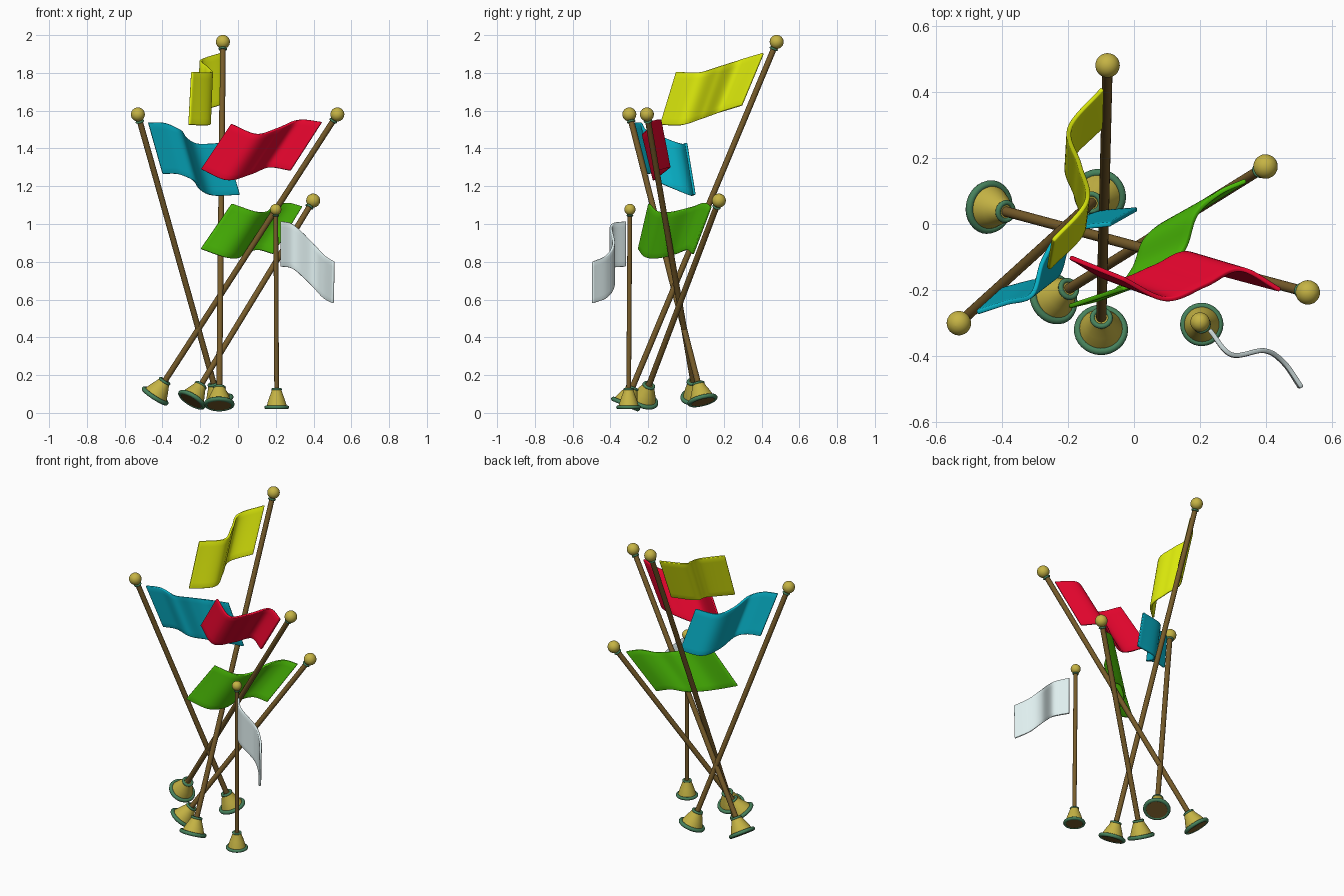
import bpy, bmesh, math
from mathutils import Vector

if "Cube" in bpy.data.objects:
    bpy.data.objects.remove(bpy.data.objects["Cube"])


def material(name, r, g, b):
    m = bpy.data.materials.new(name)
    m.diffuse_color = [(c / 255) ** 2.2 for c in (r, g, b)] + [1]
    m.use_nodes = True
    m.node_tree.nodes["Principled BSDF"].inputs["Base Color"].default_value = m.diffuse_color
    return m


BROWN = material("wood", 118, 92, 46)
GOLD = material("brass", 196, 178, 70)
GREEN = material("ring_green", 72, 128, 92)


def finish(bm, name, mat, angle=40):
    bmesh.ops.recalc_face_normals(bm, faces=bm.faces)
    me = bpy.data.meshes.new(name)
    bm.to_mesh(me)
    bm.free()
    me.materials.append(mat)
    ob = bpy.data.objects.new(name, me)
    bpy.context.collection.objects.link(ob)
    bpy.context.view_layer.objects.active = ob
    ob.select_set(True)
    bpy.ops.object.shade_smooth_by_angle(angle=math.radians(angle))
    ob.select_set(False)
    return ob


def lathe(name, profile, mat, origin, axis, closed=False, n=32):
    """Revolve (radius, height) points around an axis."""
    bm = bmesh.new()
    rings = [[bm.verts.new((r * math.cos(2 * math.pi * i / n),
                            r * math.sin(2 * math.pi * i / n), h))
              for i in range(n)] for r, h in profile]
    pairs = list(zip(rings, rings[1:]))
    if closed:
        pairs.append((rings[-1], rings[0]))
    for a, b in pairs:
        for i in range(n):
            j = (i + 1) % n
            bm.faces.new((a[i], a[j], b[j], b[i]))
    if not closed:
        bm.faces.new(rings[0])
        bm.faces.new(rings[-1])
    ob = finish(bm, name, mat)
    ob.rotation_mode = 'QUATERNION'
    ob.rotation_quaternion = axis.to_track_quat('Z', 'Y')
    ob.location = origin
    return ob


def ring(major, minor, h, k=10):
    return [(major + minor * math.cos(2 * math.pi * i / k),
             h + minor * math.sin(2 * math.pi * i / k)) for i in range(k)]


def pole(label, base, top, s=1.0):
    base, top = Vector(base), Vector(top)
    d = top - base
    length = d.length
    # shaft
    lathe(label + "_pole", [(0.0155 * s, 0.05), (0.0155 * s, length)], BROWN, base, d, n=20)
    # flared foot with underside disc, bottom ring and collar
    lathe(label + "_foot", [(0.068 * s, 0.012), (0.062 * s, 0.03), (0.05 * s, 0.06),
                            (0.038 * s, 0.085), (0.03 * s, 0.108)], GOLD, base, d)
    lathe(label + "_foot_underside", [(0.07 * s, 0.003), (0.07 * s, 0.014)], BROWN, base, d)
    lathe(label + "_foot_ring", ring(0.07 * s, 0.012 * s, 0.012 * s), GREEN, base, d, True)
    lathe(label + "_foot_collar", ring(0.027 * s, 0.008 * s, 0.105), GREEN, base, d, True)
    # ball finial and its collar
    lathe(label + "_finial_collar", ring(0.017 * s, 0.006 * s, length - 0.04 * s), GREEN,
          base, d, True)
    r = 0.037 * s
    lathe(label + "_finial", [(max(r * math.sin(a), 0.0004), -r * math.cos(a))
                              for a in (math.pi * i / 16 for i in range(17))], GOLD, top, d)
    return d.normalized()


def spline(pts, t):
    """Catmull-Rom point at t in 0..1."""
    p = [2 * pts[0] - pts[1]] + pts + [2 * pts[-1] - pts[-2]]
    u = t * (len(pts) - 1)
    i = min(int(u), len(pts) - 2)
    u -= i
    a, b, c, d = p[i:i + 4]
    return 0.5 * (2 * b + (c - a) * u + (2 * a - 5 * b + 4 * c - d) * u * u
                  + (3 * b - a - 3 * c + d) * u ** 3)


def flag(label, axis, height, fly_drop, edge, mat, nu=40, nv=8):
    """Cloth swept from its top edge down along the pole."""
    edge = [Vector(e) for e in edge]
    drop0, drop1 = -axis * height, Vector(fly_drop)
    bm = bmesh.new()
    grid = []
    for i in range(nu + 1):
        t = i / nu
        p, drop = spline(edge, t), drop0.lerp(drop1, t)
        grid.append([bm.verts.new(p + drop * (j / nv)) for j in range(nv + 1)])
    for i in range(nu):
        for j in range(nv):
            bm.faces.new((grid[i][j], grid[i + 1][j], grid[i + 1][j + 1], grid[i][j + 1]))
    ob = finish(bm, label + "_flag", mat)
    sol = ob.modifiers.new("thickness", 'SOLIDIFY')
    sol.thickness, sol.offset = 0.014, 0
    bev = ob.modifiers.new("soft_edge", 'BEVEL')
    bev.width, bev.segments = 0.004, 2


# yellow flag, tallest pole
d = pole("yellow", (-0.10, -0.325, 0.036), (-0.08, 0.48, 1.964))
flag("yellow", d, 0.30, (-0.015, -0.085, -0.28),
     [(-0.095, 0.41, 1.905), (-0.195, 0.29, 1.87), (-0.165, 0.18, 1.835),
      (-0.143, 0.07, 1.803), (-0.245, -0.05, 1.805)],
     material("yellow", 222, 236, 20))

# cyan flag
d = pole("cyan", (-0.10, 0.09, 0.055), (-0.53, -0.30, 1.58))
flag("cyan", d, 0.29, (0.08, 0.045, -0.275),
     [(-0.476, -0.268, 1.537), (-0.39, -0.24, 1.535), (-0.31, -0.215, 1.50),
      (-0.275, -0.11, 1.455), (-0.21, -0.025, 1.425), (-0.07, 0.0, 1.43)],
     material("cyan", 16, 172, 194))

# red flag
d = pole("red", (-0.445, 0.053, 0.08), (0.526, -0.207, 1.58))
flag("red", d, 0.31, (-0.16, 0.065, -0.24),
     [(0.444, -0.20, 1.54), (0.325, -0.138, 1.552), (0.22, -0.185, 1.51),
      (0.10, -0.228, 1.477), (-0.035, -0.165, 1.53)],
     material("red", 232, 14, 50))

# green flag
d = pole("green", (-0.25, -0.229, 0.06), (0.398, 0.174, 1.124))
flag("green", d, 0.31, (-0.165, -0.055, -0.24),
     [(0.34, 0.132, 1.093), (0.26, 0.095, 1.112), (0.19, 0.03, 1.09),
      (0.155, -0.07, 1.065), (0.09, -0.15, 1.067), (-0.033, -0.195, 1.108)],
     material("green", 78, 190, 16))

# white flag, short upright pole
d = pole("white", (0.205, -0.304, 0.02), (0.20, -0.297, 1.077), 0.8)
flag("white", d, 0.24, (-0.005, 0.0, -0.22),
     [(0.228, -0.32, 1.015), (0.295, -0.395, 0.995), (0.395, -0.383, 0.90),
      (0.455, -0.42, 0.835), (0.508, -0.495, 0.80)],
     material("white", 222, 238, 238))
